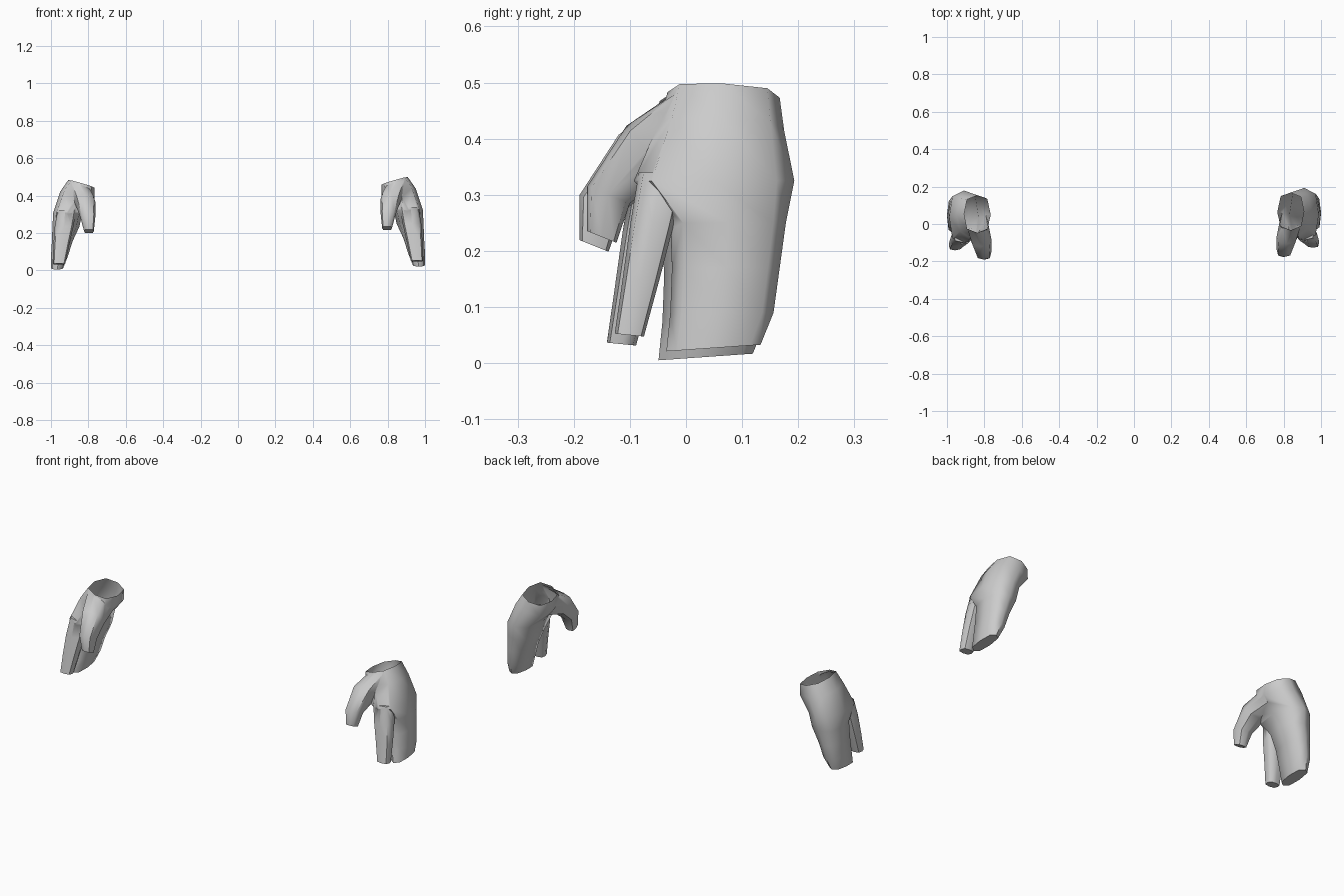
import bpy, bmesh, math

if "Cube" in bpy.data.objects:
    bpy.data.objects.remove(bpy.data.objects["Cube"])

# Each ring: centre x, y, z, half width x, half width y, slope of ring in x, slope in y
PALM = [(.838, .067, .478, .070, .100, .29, -.05),
        (.858, .063, .420, .092, .112, .20, -.05),
        (.910, .050, .325, .078, .143, .00, .00),
        (.920, .075, .250, .072, .103, .00, .00),
        (.940, .071, .170, .055, .096, .00, .00),
        (.955, .064, .090, .045, .092, .00, .00),
        (.967, .049, .027, .032, .084, .00, .07)]
INDEX = [(.915, -.042, .340, .050, .042, 0, 0),
         (.930, -.060, .250, .050, .039, 0, 0),
         (.945, -.080, .150, .042, .033, 0, 0),
         (.957, -.101, .050, .033, .026, 0, -.1)]
THUMB = [(.840, .020, .425, .060, .050, .29, -1.0),
         (.818, -.070, .380, .056, .036, 0, -1.2),
         (.803, -.138, .300, .040, .038, 0, -.4),
         (.797, -.150, .225, .026, .026, 0, -.4)]


def loft(name, rings, diag):
    """Closed eight-sided tube through the rings."""
    bm = bmesh.new()
    loops = []
    for x, y, z, hx, hy, sx, sy in rings:
        loop = []
        for i in range(8):
            a = i * math.pi / 4
            k = diag * math.sqrt(2) if i % 2 else 1
            dx, dy = hx * k * math.cos(a), hy * k * math.sin(a)
            loop.append(bm.verts.new((x + dx, y + dy, z + sx * dx + sy * dy)))
        loops.append(loop)
    for a, b in zip(loops, loops[1:]):
        for i in range(8):
            j = (i + 1) % 8
            bm.faces.new((a[i], a[j], b[j], b[i]))
    bm.faces.new(loops[0])
    bm.faces.new(loops[-1])
    bmesh.ops.recalc_face_normals(bm, faces=bm.faces)
    me = bpy.data.meshes.new(name)
    bm.to_mesh(me)
    bm.free()
    ob = bpy.data.objects.new(name, me)
    bpy.context.collection.objects.link(ob)
    return ob


def smooth(ob):
    bpy.ops.object.select_all(action='DESELECT')
    ob.select_set(True)
    bpy.context.view_layer.objects.active = ob
    bpy.ops.object.shade_smooth_by_angle(angle=math.radians(60))


# Right hand: palm with joined fingers, merged with index finger and thumb
right = loft("right_hand", PALM, .78)
bpy.context.view_layer.objects.active = right
for name, rings in (("index_finger", INDEX), ("thumb", THUMB)):
    part = loft(name, rings, .8)
    mod = right.modifiers.new(name, 'BOOLEAN')
    mod.operation, mod.solver, mod.object = 'UNION', 'EXACT', part
    bpy.ops.object.modifier_apply(modifier=name)
    bpy.data.objects.remove(part)

# Open the wrist
bm = bmesh.new()
bm.from_mesh(right.data)
cx, cy, cz, _, _, sx, sy = PALM[0]
cap = [f for f in bm.faces if all(
    abs(v.co.z - cz - sx * (v.co.x - cx) - sy * (v.co.y - cy)) < 1e-3 for v in f.verts)]
bmesh.ops.delete(bm, geom=cap, context='FACES')
bm.to_mesh(right.data)

# Left hand: mirrored, slightly lower and further forward
for v in bm.verts:
    v.co = (-v.co.x, v.co.y - .014, v.co.z - .016)
bmesh.ops.reverse_faces(bm, faces=bm.faces)
left_mesh = bpy.data.meshes.new("left_hand")
bm.to_mesh(left_mesh)
bm.free()
left = bpy.data.objects.new("left_hand", left_mesh)
bpy.context.collection.objects.link(left)

smooth(right)
smooth(left)
